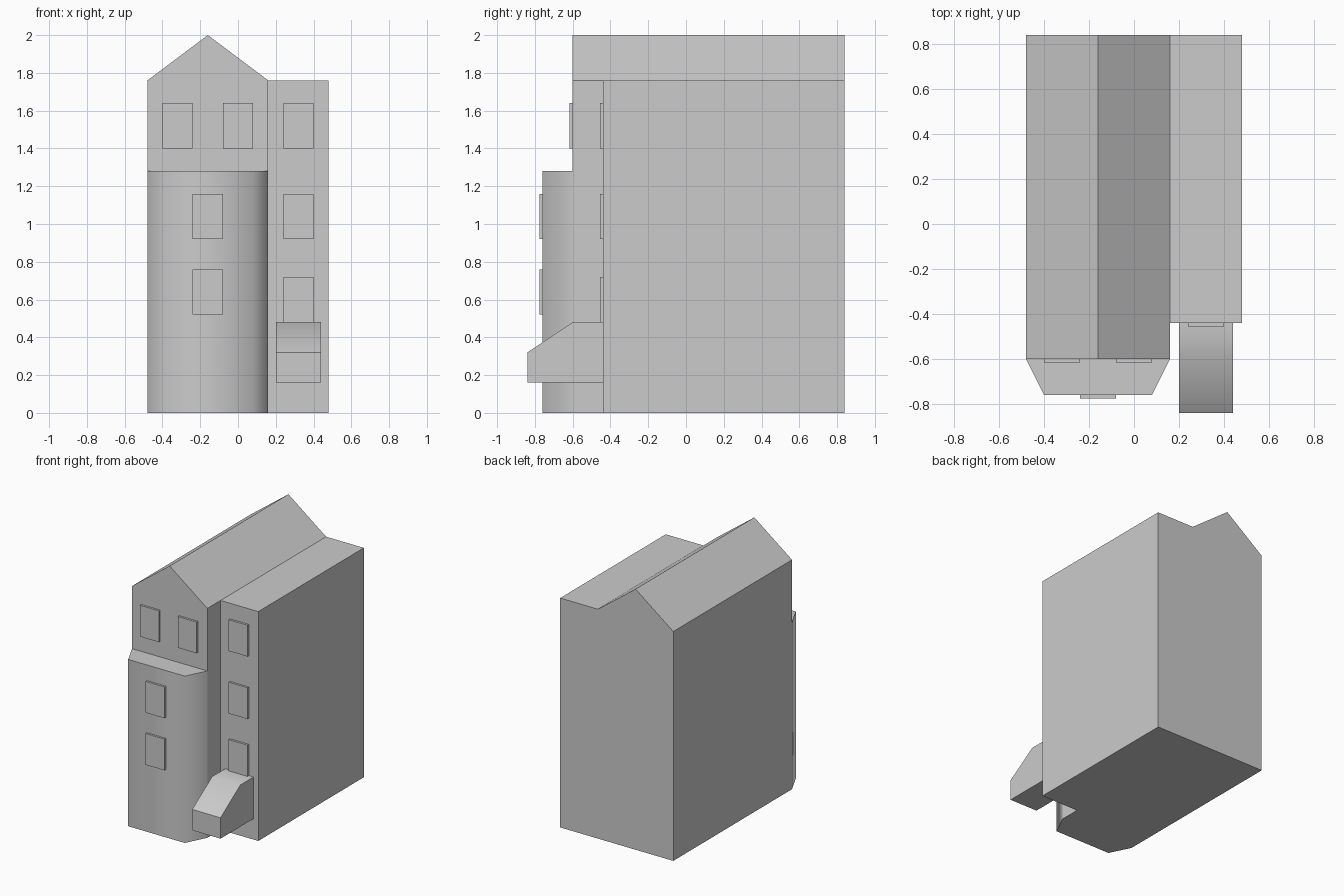
import bpy, bmesh, math
from mathutils import Vector

if "Cube" in bpy.data.objects:
    bpy.data.objects.remove(bpy.data.objects["Cube"])


def finish(name, bm, smooth=None):
    bmesh.ops.recalc_face_normals(bm, faces=bm.faces[:])
    mesh = bpy.data.meshes.new(name)
    bm.to_mesh(mesh)
    bm.free()
    obj = bpy.data.objects.new(name, mesh)
    bpy.context.collection.objects.link(obj)
    if smooth:
        bpy.ops.object.select_all(action='DESELECT')
        obj.select_set(True)
        bpy.context.view_layer.objects.active = obj
        bpy.ops.object.shade_smooth_by_angle(angle=math.radians(smooth))
    return obj


def extrude(bm, faces, offset):
    geom = bmesh.ops.extrude_face_region(bm, geom=faces)["geom"]
    verts = [g for g in geom if isinstance(g, bmesh.types.BMVert)]
    bmesh.ops.translate(bm, verts=verts, vec=Vector(offset))
    return [g for g in geom if isinstance(g, bmesh.types.BMFace)]


def prism(name, points, offset, smooth=None):
    bm = bmesh.new()
    face = bm.faces.new([bm.verts.new(p) for p in points])
    extrude(bm, [face], offset)
    return finish(name, bm, smooth)


# House: gabled half and flat-roofed wing share one back profile
bm = bmesh.new()
profile = [(-.48, 0), (.16, 0), (.16, 1.76), (-.16, 2), (-.48, 1.76),
           (.48, 0), (.48, 1.76)]
v = [bm.verts.new((x, .84, z)) for x, z in profile]
back = [bm.faces.new([v[i] for i in ids])
        for ids in ((0, 1, 2, 3, 4), (1, 5, 6, 2))]
front = extrude(bm, back, (0, -1.28, 0))
# The gabled half steps forward of the wing
gable = [f for f in front if len(f.verts) == 5]
extrude(bm, gable, (0, -.16, 0))
for f in gable:
    if f.is_valid:
        bmesh.ops.delete(bm, geom=[f], context='FACES_ONLY')
finish("house_body", bm)

# Bay front with splayed sides
prism("bay_front", [(-.48, -.60, 0), (-.40, -.76, 0), (.08, -.76, 0), (.16, -.60, 0)],
      (0, 0, 1.28), smooth=66)

# Entrance canopy with sloping top
prism("entrance_canopy",
      [(.20, y, z) for y, z in ((-.44, .16), (-.84, .16), (-.84, .32), (-.60, .48), (-.44, .48))],
      (.24, 0, 0), smooth=40)

# Windows: left x, bottom z, wall y
windows = {
    "gable_window": [(-.40, 1.40, -.60), (-.08, 1.40, -.60)],
    "bay_window": [(-.24, .52, -.76), (-.24, .92, -.76)],
    "wing_window": [(.24, .48, -.44), (.24, .92, -.44), (.24, 1.40, -.44)],
}
for name, spots in windows.items():
    for n, (x, z, y) in enumerate(spots, 1):
        prism(f"{name}_{n}",
              [(x, y, z), (x + .16, y, z), (x + .16, y, z + .24), (x, y, z + .24)],
              (0, -.016, 0))
